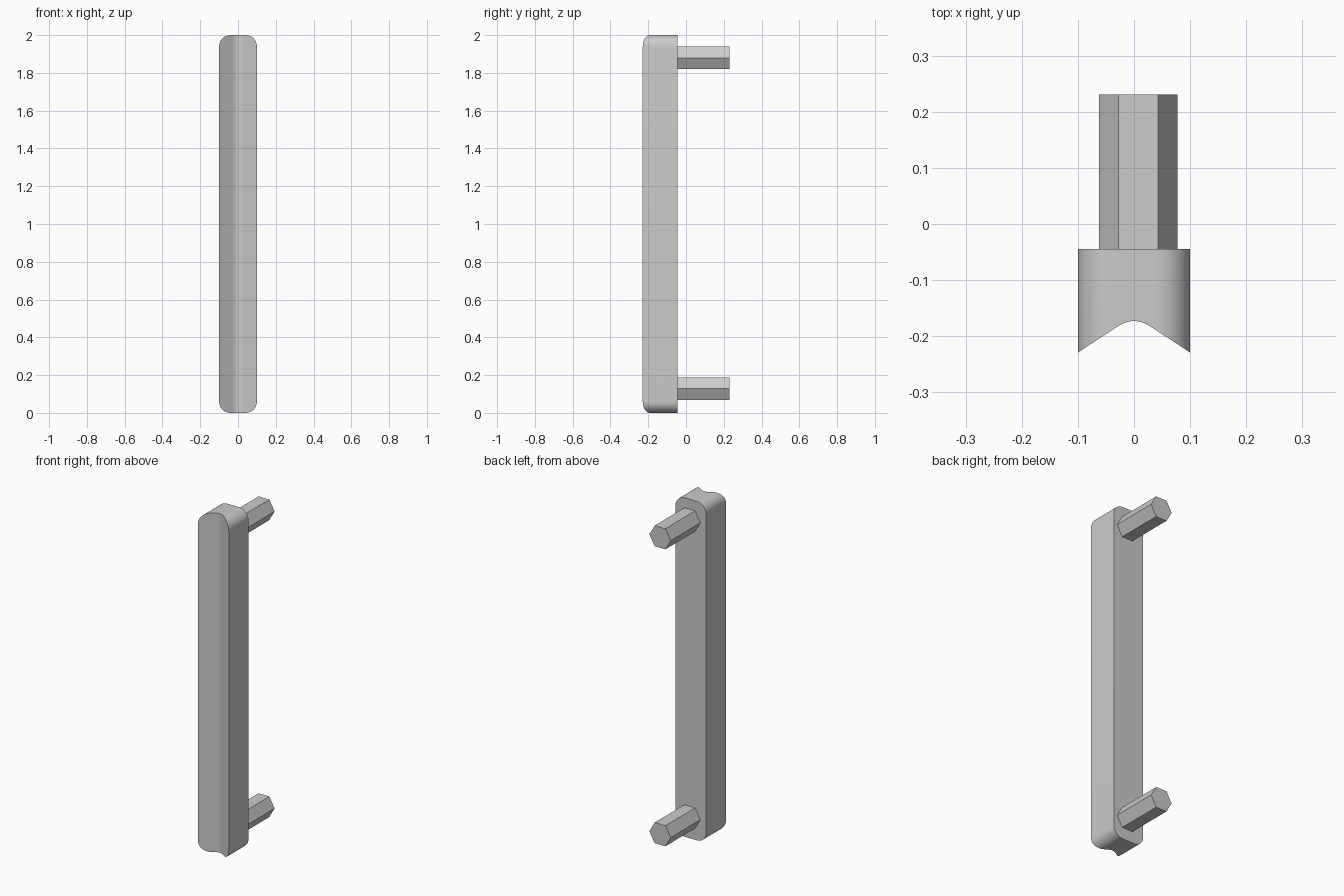
import bpy, bmesh, math
from mathutils import Matrix

cube = bpy.data.objects.get("Cube")
if cube:
    bpy.data.objects.remove(cube)

grey = bpy.data.materials.new("grey metal")
grey.use_nodes = True
COLOUR = (0.6, 0.6, 0.6, 1)
grey.diffuse_color = COLOUR
grey.node_tree.nodes["Principled BSDF"].inputs["Base Color"].default_value = COLOUR

HALF_W, HEIGHT, CORNER = 0.1, 2.0, 0.06
FRONT, BACK, END = -0.229, -0.045, 0.231
GROOVE, FILLET, SLOPE = -0.173, 0.028, 0.64


def add_object(name, bm):
    bmesh.ops.recalc_face_normals(bm, faces=bm.faces[:])
    mesh = bpy.data.meshes.new(name)
    bm.to_mesh(mesh)
    bm.free()
    mesh.materials.append(grey)
    ob = bpy.data.objects.new(name, mesh)
    bpy.context.collection.objects.link(ob)
    bpy.ops.object.select_all(action='DESELECT')
    ob.select_set(True)
    bpy.context.view_layer.objects.active = ob
    bpy.ops.object.shade_smooth_by_angle(angle=math.radians(25))
    return ob


def front_y(x):
    # straight flanks meeting in a rounded valley
    x = abs(x)
    if x > FILLET:
        t = (x - FILLET) / (HALF_W - FILLET)
        valley = GROOVE - SLOPE * FILLET / 2
        return valley + t * (FRONT - valley)
    return GROOVE - SLOPE * x * x / (2 * FILLET)


def corner_drop(x):
    # how far the rounded end sits below the full height
    d = max(0, abs(x) - (HALF_W - CORNER))
    return CORNER - math.sqrt(max(0, CORNER ** 2 - d ** 2))


# Grip: cross-section rings swept from side to side
half = [FILLET * i / 6 for i in range(1, 7)]
half += [HALF_W - CORNER + CORNER * math.sin(math.pi / 2 * i / 12) for i in range(13)]
columns = [-x for x in reversed(half)] + [0] + half
bm = bmesh.new()
rings = []
for x in columns:
    low = corner_drop(x)
    rings.append([bm.verts.new((x, y, z)) for y, z in (
        (front_y(x), low), (front_y(x), HEIGHT - low),
        (BACK, HEIGHT - low), (BACK, low))])
for a, b in zip(rings, rings[1:]):
    for i in range(4):
        j = (i + 1) % 4
        bm.faces.new((a[i], a[j], b[j], b[i]))
bm.faces.new(rings[0])
bm.faces.new(rings[-1])
add_object("handle_grip", bm)

# Hexagonal mounting posts
for name, z in (("lower_post", 0.128), ("upper_post", 1.88)):
    bm = bmesh.new()
    bmesh.ops.create_cone(bm, cap_ends=True, segments=6, radius1=0.07,
                          radius2=0.07, depth=END - BACK)
    turn = Matrix.Rotation(math.pi / 2, 4, 'X') @ Matrix.Rotation(math.pi / 6, 4, 'Z')
    xs = [(turn @ v.co).x for v in bm.verts]
    if max(xs) < 0.069:  # keep two corners pointing sideways
        turn = Matrix.Rotation(math.pi / 2, 4, 'X')
    bm.transform(Matrix.Translation((0.0075, (END + BACK) / 2, z)) @ turn)
    add_object(name, bm)
